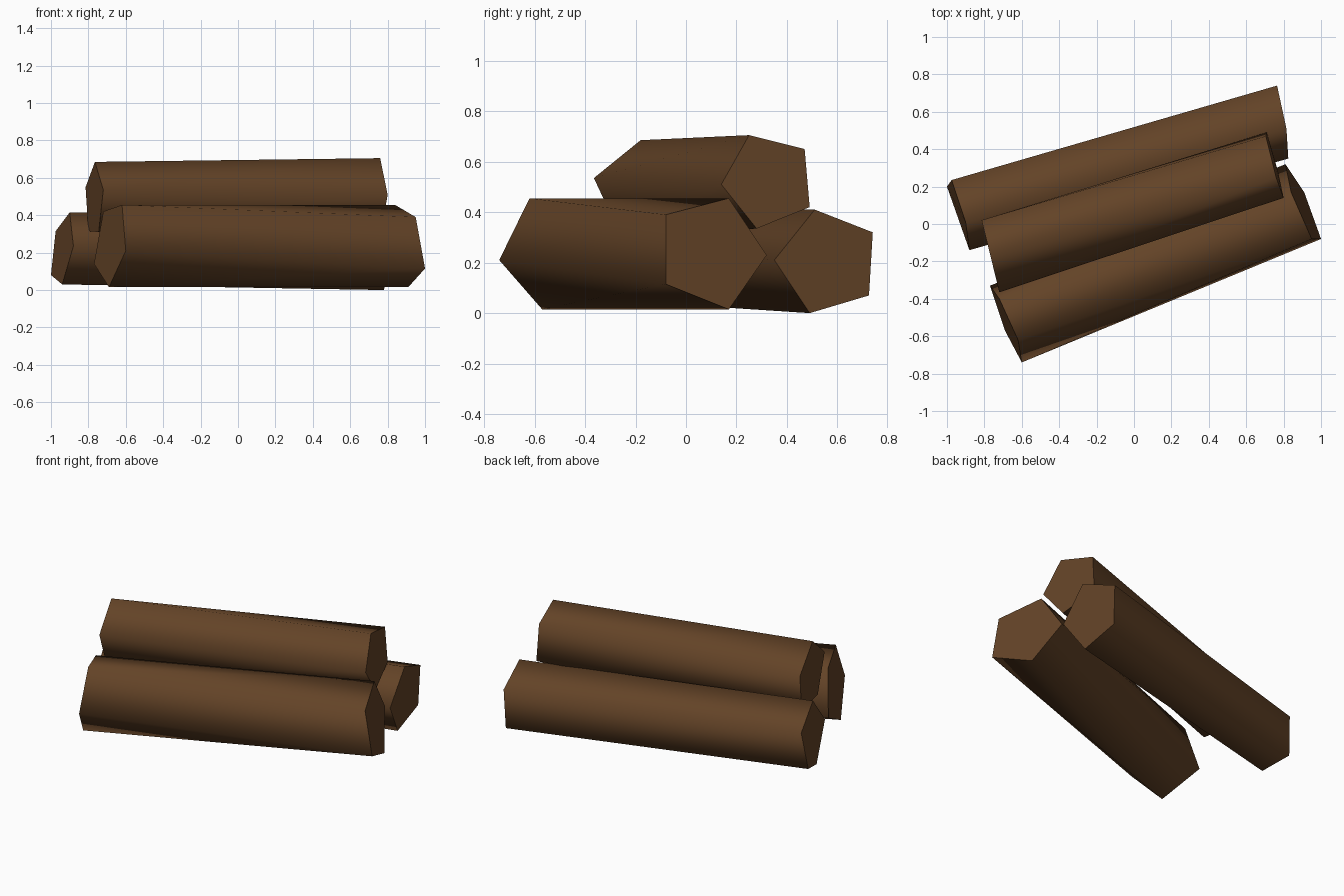
import bpy, bmesh, math

if "Cube" in bpy.data.objects:
    bpy.data.objects.remove(bpy.data.objects["Cube"])

bark = bpy.data.materials.new("bark brown")
bark.diffuse_color = (0.125, 0.056, 0.020, 1)
bark.use_nodes = True
bark.node_tree.nodes["Principled BSDF"].inputs["Base Color"].default_value = bark.diffuse_color


def log(name, left, right):
    """Five-sided rough log lofted between two end cuts."""
    bm = bmesh.new()
    a = [bm.verts.new(p) for p in left]
    b = [bm.verts.new(p) for p in right]
    bm.faces.new(a)
    bm.faces.new(b[::-1])
    for i in range(5):
        j = (i + 1) % 5
        bm.faces.new((a[i], b[i], b[j], a[j]))
    bmesh.ops.recalc_face_normals(bm, faces=bm.faces)
    mesh = bpy.data.meshes.new(name)
    # rounded sides, sharp rims around the cut ends
    for f in bm.faces:
        f.smooth = len(f.verts) == 4
    for e in bm.edges:
        e.smooth = all(len(f.verts) == 4 for f in e.link_faces)
    bm.to_mesh(mesh)
    bm.free()
    mesh.materials.append(bark)
    obj = bpy.data.objects.new(name, mesh)
    bpy.context.collection.objects.link(obj)
    return obj


# bottom log at the front
log("front_log",
    [(-.62, -.62, .455), (-.72, -.40, .42), (-.77, -.33, .14), (-.69, -.57, .015), (-.60, -.74, .21)],
    [(.95, -.08, .39), (.84, .17, .455), (.81, .32, .23), (.91, .17, .015), (1.0, -.08, .115)])

# bottom log at the back
log("back_log",
    [(-.88, -.14, .235), (-.90, .01, .415), (-.975, .235, .315), (-1.0, .20, .08), (-.94, .03, .03)],
    [(.825, .35, .21), (.815, .51, .41), (.765, .74, .32), (.76, .725, .07), (.78, .49, 0)])

# log resting on top
log("top_log",
    [(-.72, -.365, .535), (-.765, -.18, .685), (-.815, .02, .55), (-.80, -.02, .315), (-.745, -.26, .31)],
    [(.80, .14, .51), (.76, .25, .705), (.705, .47, .65), (.71, .49, .42), (.77, .28, .335)])
